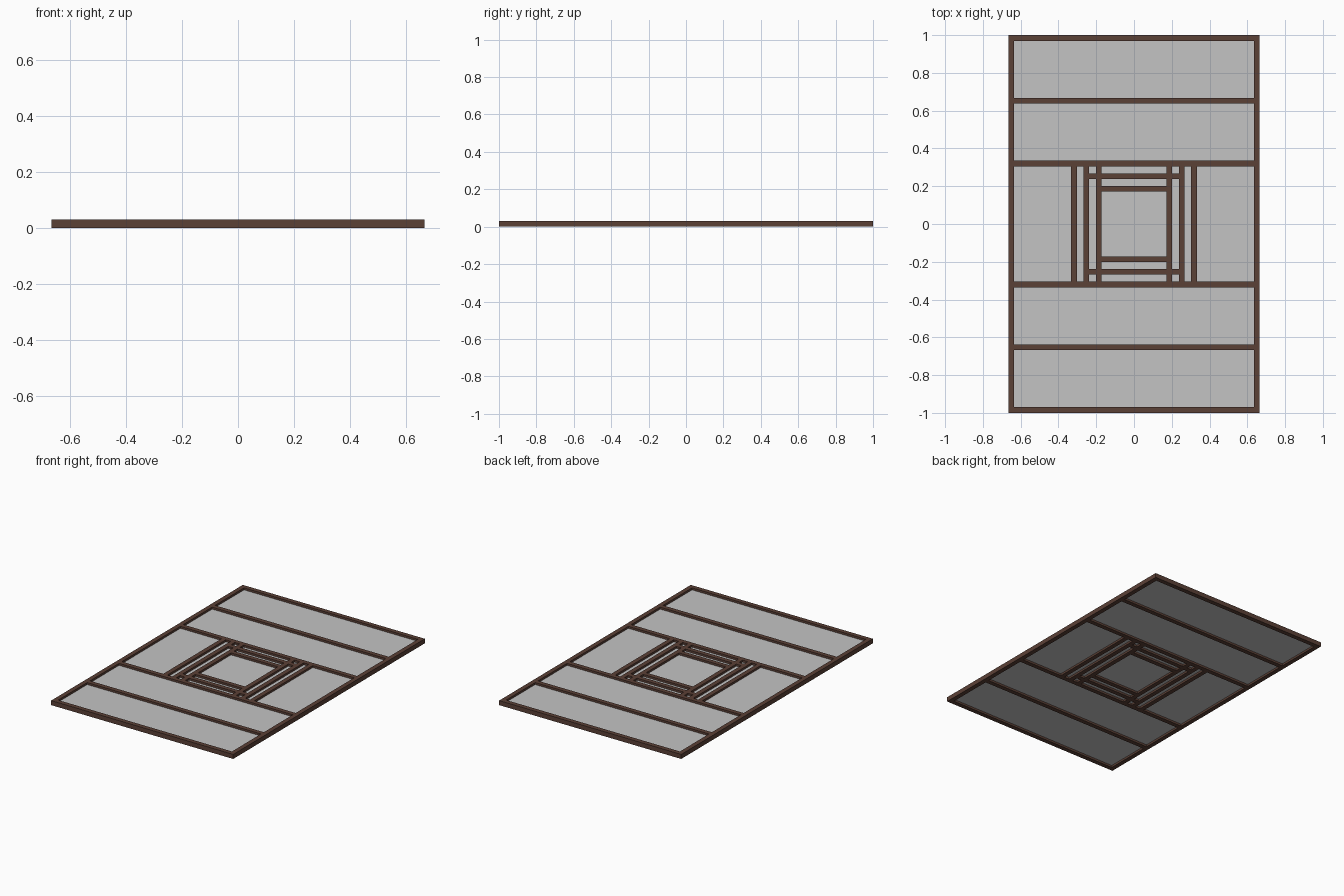
import bpy

if "Cube" in bpy.data.objects:
    bpy.data.objects.remove(bpy.data.objects["Cube"])

def material(name, rgb):
    m = bpy.data.materials.new(name)
    m.diffuse_color = (*rgb, 1.0)
    m.use_nodes = True
    m.node_tree.nodes["Principled BSDF"].inputs["Base Color"].default_value = m.diffuse_color
    return m

WOOD = material("dark brown wood", (0.105, 0.052, 0.037))
PANE = material("pale grey glass", (0.55, 0.55, 0.55))

HX, HY, W, H = 0.665, 1.0, 0.03, 0.03   # half sizes, bar width, bar height

def box(name, x0, x1, y0, y1, z0, z1, mat):
    bpy.ops.mesh.primitive_cube_add(size=1, location=((x0 + x1) / 2, (y0 + y1) / 2, (z0 + z1) / 2))
    o = bpy.context.object
    o.name = name
    o.scale = (x1 - x0, y1 - y0, z1 - z0)
    bpy.ops.object.transform_apply(location=False, rotation=False, scale=True)
    o.data.materials.append(mat)
    return o

def rail(name, y, half_len):             # bar along x
    box(name, -half_len, half_len, y - W / 2, y + W / 2, 0, H, WOOD)

def stile(name, x, half_len):            # bar along y
    box(name, x - W / 2, x + W / 2, -half_len, half_len, 0, H, WOOD)

for s in (-1, 1):
    # outer frame
    stile("frame_side", s * (HX - W / 2), HY)
    rail("frame_end", s * (HY - W / 2), HX - W)
    # full-width cross rails
    for y in (0.652, 0.32):
        rail("cross_rail", s * y, HX - W)
    # lattice stiles between the middle rails
    for x in (0.318, 0.252, 0.186):
        stile("lattice_stile", s * x, 0.305)
    # short lattice rails
    rail("lattice_rail_outer", s * 0.252, 0.237)
    rail("lattice_rail_inner", s * 0.186, 0.171)

# thin glass pane set in the middle of the frame
box("glass_pane", -HX + W, HX - W, -HY + W, HY - W, 0.0135, 0.0165, PANE)
